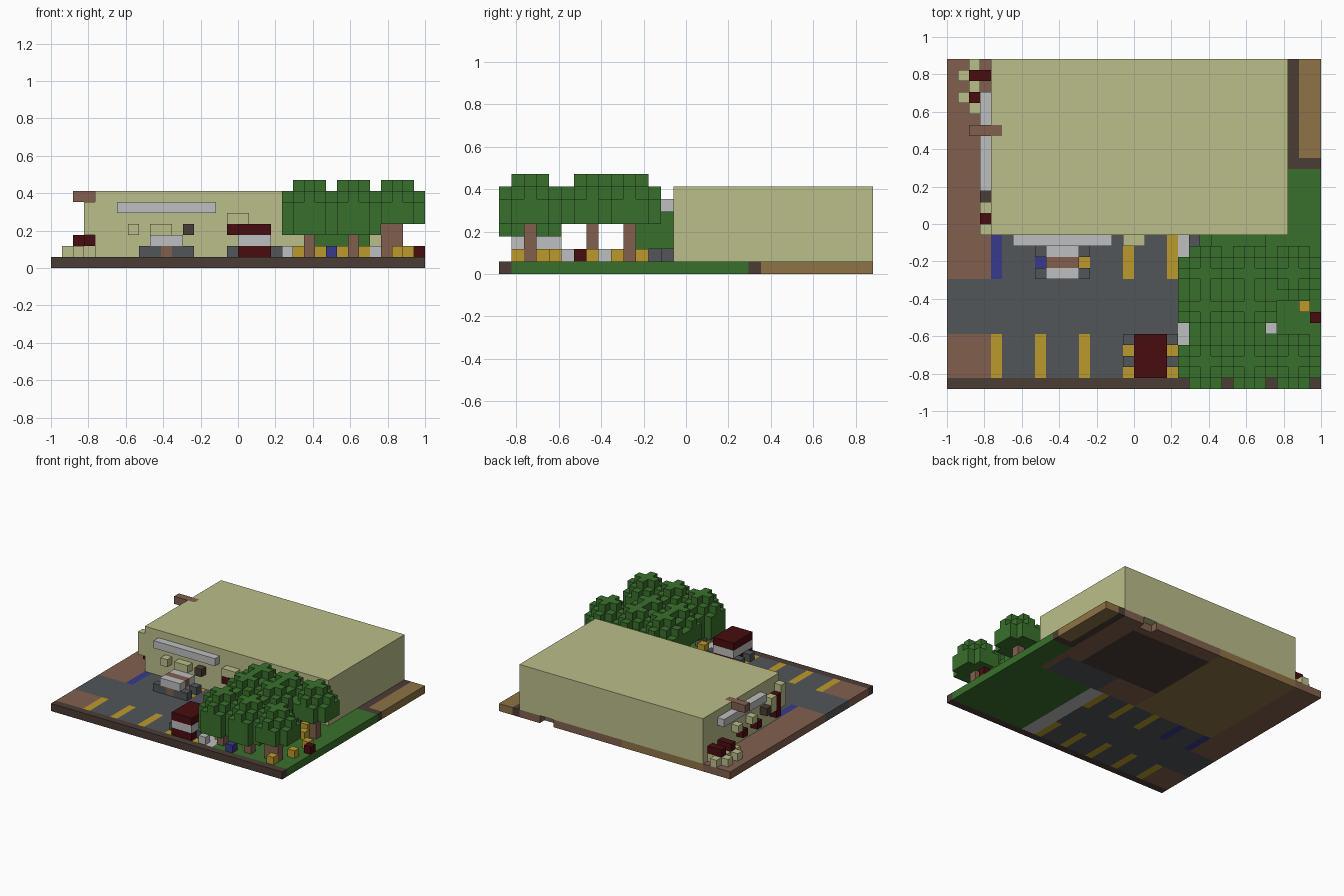
import bpy, bmesh
from itertools import product

cube = bpy.data.objects.get("Cube")
if cube:
    bpy.data.objects.remove(cube, do_unlink=True)

U = 2 / 34          # block size
NX, NY = 34, 30     # plot size in blocks


def linear(c):
    c /= 255
    return c / 12.92 if c <= 0.04045 else ((c + 0.055) / 1.055) ** 2.4


def material(name, rgb):
    m = bpy.data.materials.new(name)
    m.use_nodes = True
    col = [linear(c) for c in rgb] + [1]
    m.diffuse_color = col
    m.node_tree.nodes["Principled BSDF"].inputs["Base Color"].default_value = col
    return m


MATS = {
    "cream": material("cream wall", (187, 190, 138)),
    "green": material("leaf green", (57, 112, 44)),
    "asphalt": material("asphalt grey", (82, 86, 88)),
    "brown": material("paving brown", (129, 96, 78)),
    "dark": material("dark brown", (74, 60, 53)),
    "yellow": material("line yellow", (188, 154, 45)),
    "red": material("dark red", (72, 12, 15)),
    "blue": material("marking blue", (57, 58, 140)),
    "light": material("light grey", (190, 191, 193)),
    "ochre": material("ochre soil", (142, 115, 70)),
}


class Blocks:
    """Set of coloured blocks that becomes one mesh of its exposed faces."""

    def __init__(self):
        self.cells = {}

    def fill(self, colour, i0, i1, j0, j1, k0, k1):
        for c in product(range(i0, i1), range(j0, j1), range(k0, k1)):
            self.cells[c] = colour
        return self

    def one(self, colour, i, j, k):
        return self.fill(colour, i, i + 1, j, j + 1, k, k + 1)

    def cut(self, i0, i1, j0, j1):
        for c in product(range(i0, i1), range(j0, j1), range(8)):
            self.cells.pop(c, None)

    def build(self, name):
        bm = bmesh.new()
        verts = {}
        used = sorted(set(self.cells.values()))

        def vert(p):
            if p not in verts:
                verts[p] = bm.verts.new(((p[0] - NX / 2) * U, (p[1] - NY / 2) * U, p[2] * U))
            return verts[p]

        for cell, colour in self.cells.items():
            for axis, side in product(range(3), (0, 1)):
                near = list(cell)
                near[axis] += 2 * side - 1
                if tuple(near) in self.cells:
                    continue
                a, b = (axis + 1) % 3, (axis + 2) % 3
                loop = []
                for da, db in ((0, 0), (1, 0), (1, 1), (0, 1)):
                    p = list(cell)
                    p[axis] += side
                    p[a] += da
                    p[b] += db
                    loop.append(vert(tuple(p)))
                face = bm.faces.new(loop if side else loop[::-1])
                face.material_index = used.index(colour)
        mesh = bpy.data.meshes.new(name)
        bm.to_mesh(mesh)
        bm.free()
        for c in used:
            mesh.materials.append(MATS[c])
        obj = bpy.data.objects.new(name, mesh)
        bpy.context.collection.objects.link(obj)


# Ground slab: paving, road, lawn, soil corner and kerbs
ground = Blocks().fill("brown", 0, NX, 0, NY, 0, 1)
for colour, i0, i1, j0, j1 in (
    ("asphalt", 4, 21, 1, 14), ("asphalt", 0, 21, 5, 10),
    ("green", 21, NX, 1, 14), ("green", 31, NX, 1, 20), ("light", 21, 23, 1, 14),
    ("ochre", 4, 16, 14, NY), ("dark", 16, 28, 18, 28), ("asphalt", 22, 30, 14, 18),
    ("dark", 31, NX, 20, NY), ("ochre", 32, NX, 21, NY), ("dark", 0, NX, 0, 1),
):
    ground.fill(colour, i0, i1, j0, j1, 0, 1)
# Parking lines
for i in range(4, 21, 4):
    ground.fill("yellow", i, i + 1, 1, 5, 0, 1)
    ground.fill("blue" if i < 12 else "yellow", i, i + 1, 10, 14, 0, 1)
ground.cut(26, 28, 29, 30)
ground.build("ground")

# Building
Blocks().fill("cream", 4, 31, 14, NY, 1, 7).one("brown", 4, 23, 6).build("building")

# Signs
Blocks().fill("light", 6, 15, 13, 14, 5, 6).build("front_sign")
Blocks().fill("light", 3, 4, 18, 27, 5, 6).build("side_sign")
Blocks().fill("brown", 2, 4, 23, 24, 6, 7).build("roof_bracket")

# Front wall fittings
fit = Blocks().one("cream", 7, 13, 3).fill("cream", 9, 11, 13, 14, 3, 4)
fit.one("dark", 12, 13, 3).fill("cream", 16, 18, 13, 14, 4, 5).one("red", 16, 13, 3)
fit.build("front_wall_fittings")

# Side wall fittings
side = Blocks().fill("cream", 3, 4, 14, 15, 3, 6).fill("red", 3, 4, 15, 16, 2, 5)
side.fill("cream", 3, 4, 16, 17, 3, 5).one("dark", 3, 17, 3)
for j in (19, 22):
    side.one("red", 3, j, 2).one("cream", 3, j + 1, 3)
side.build("side_wall_fittings")

# Outdoor tables with seats around them
for n, j in enumerate((26, 28)):
    table = Blocks().fill("red", 2, 3, j, j + 1, 1, 3)
    for di, dj in ((-1, 0), (1, 0), (0, -1), (0, 1)):
        if n == 0 or dj != -1:
            table.one("cream", 2 + di, j + dj, 1)
    table.one("red", 3, j, 2)
    table.build(f"table_set_{n + 1}")

# Red car
car = Blocks()
for k, colour in ((1, "red"), (2, "light"), (3, "red")):
    car.fill(colour, 17, 20, 1, 5, k, k + 1)
for i, j in product((16, 20), (2, 4)):
    car.one("asphalt", i, j, 1)
car.build("red_car")

# Light car
car = Blocks().fill("light", 9, 12, 10, 13, 1, 3).fill("brown", 9, 12, 11, 12, 2, 3)
car.fill("asphalt", 9, 12, 10, 11, 1, 2).one("brown", 10, 10, 1)
for i, j in product((8, 12), (10, 12)):
    car.one("asphalt", i, j, 1)
car.build("light_car")


# Trees: trunks plus one merged canopy
def crown(blocks, i, j, low):
    for di, dj in product(range(-2, 3), repeat=2):
        reach = abs(di) + abs(dj)
        top = 8 if reach < 2 else 7 if reach == 2 else 6
        if reach < 4:
            blocks.fill("green", i + di, i + di + 1, j + dj, j + dj + 1, low, top)


canopy, trunks = Blocks(), Blocks()
for i, j, low in ((23, 2, 3), (27, 2, 3), (31, 2, 4), (23, 7, 4),
                  (27, 7, 4), (23, 10, 4), (27, 10, 4), (31, 10, 4)):
    crown(canopy, i, j, low)
    trunks.fill("brown", i, i + 1, j, j + 1, 1, low)
trunks.fill("brown", 30, 31, 2, 3, 1, 4)
canopy.fill("green", 24, 29, 11, 14, 2, 5)
canopy.build("tree_canopy")
trunks.build("tree_trunks")

# Small planters and seats on the lawn
for n, (colour, i, j) in enumerate((
    ("light", 21, 1), ("yellow", 22, 3), ("yellow", 24, 4), ("blue", 25, 1),
    ("yellow", 26, 3), ("yellow", 28, 5), ("light", 29, 5), ("yellow", 31, 1),
    ("yellow", 32, 4), ("red", 33, 6), ("yellow", 32, 7), ("yellow", 30, 9),
    ("yellow", 29, 11), ("light", 28, 8), ("asphalt", 22, 13),
)):
    Blocks().one(colour, i, j, 1).build(f"lawn_block_{n + 1}")
